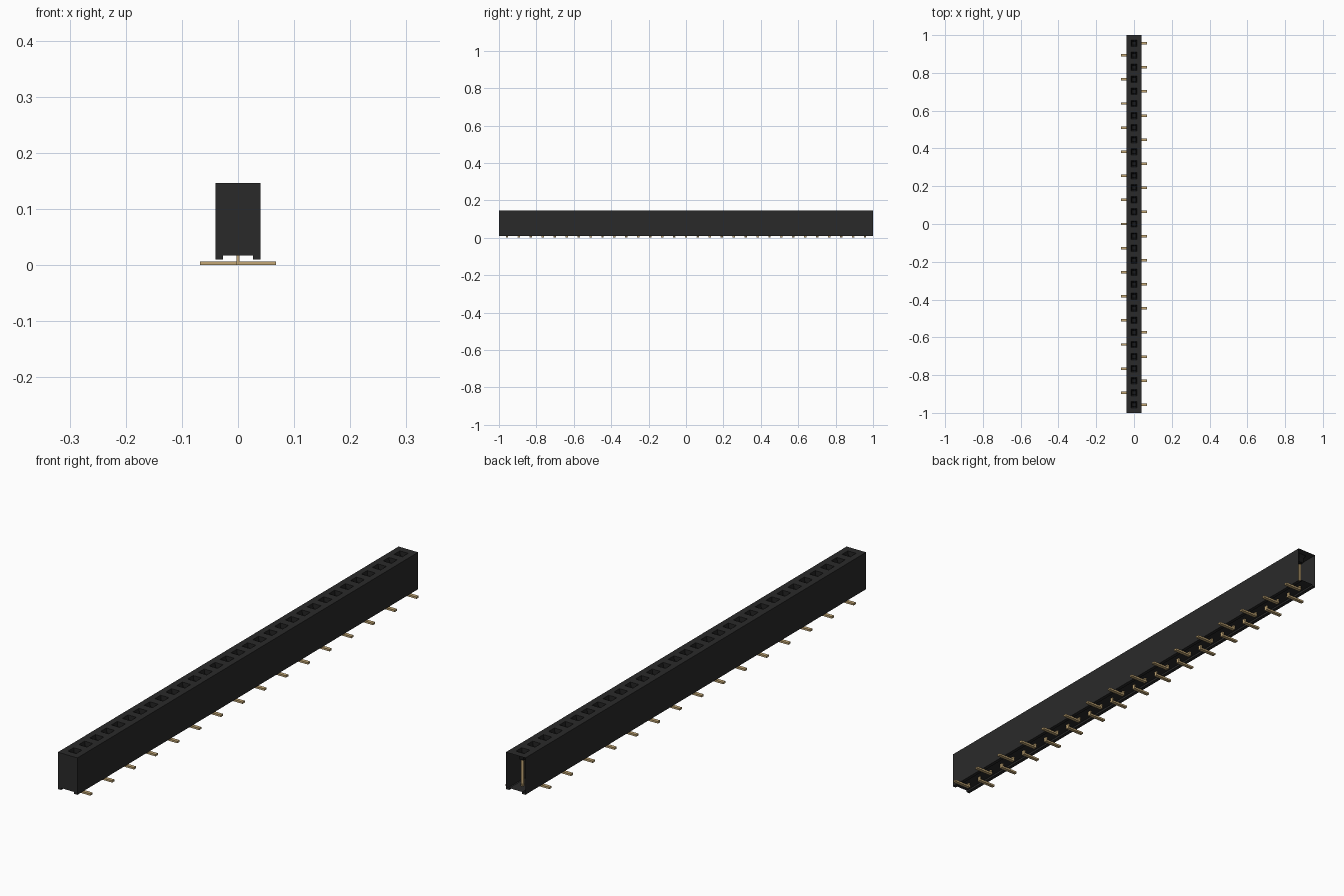
import bpy
import bmesh
from mathutils import Vector

cube = bpy.data.objects.get("Cube")
if cube:
    bpy.data.objects.remove(cube, do_unlink=True)


def material(name, rgb):
    m = bpy.data.materials.new(name)
    m.use_nodes = True
    m.diffuse_color = (*rgb, 1)
    b = m.node_tree.nodes["Principled BSDF"]
    b.inputs["Base Color"].default_value = (*rgb, 1)
    b.inputs["Roughness"].default_value = 0.6
    return m


BLACK = material("black plastic", (0.023, 0.023, 0.023))
DARK = material("dark socket", (0.009, 0.009, 0.009))
GOLD = material("gold contact", (0.55, 0.39, 0.18))

COUNT = 31
PITCH = 0.0638
HALF_W, TOP, FOOT_Z, FLOOR_Z, NOTCH = 0.04, 0.147, 0.01, 0.017, 0.027
rows = [(i - (COUNT - 1) / 2) * PITCH for i in range(COUNT)]


def finish(name, bm, mats):
    mesh = bpy.data.meshes.new(name)
    bm.to_mesh(mesh)
    bm.free()
    for m in mats:
        mesh.materials.append(m)
    ob = bpy.data.objects.new(name, mesh)
    bpy.context.collection.objects.link(ob)
    return ob


def box(bm, lo, hi):
    lo, hi = Vector(lo), Vector(hi)
    verts = bmesh.ops.create_cube(bm, size=1)["verts"]
    for v in verts:
        v.co = (lo + hi) / 2 + Vector(a * b for a, b in zip(v.co, hi - lo))


# Housing: thin shell open at the back end, grooved underside, socket holes on top
bm = bmesh.new()
profile = [(HALF_W, TOP), (HALF_W, FOOT_Z), (NOTCH, FOOT_Z), (NOTCH, FLOOR_Z),
           (-NOTCH, FLOOR_Z), (-NOTCH, FOOT_Z), (-HALF_W, FOOT_Z), (-HALF_W, TOP)]


def face(points, mat=0):
    f = bm.faces.new([bm.verts.new(p) for p in points])
    f.material_index = mat
    return f


def square(y, half, z):
    return [(-half, y - half, z), (half, y - half, z),
            (half, y + half, z), (-half, y + half, z)]


def bridge(a, b, mat):
    for k in range(4):
        n = (k + 1) % 4
        face([a[k], a[n], b[n], b[k]], mat)


for i, y in enumerate(rows):
    y0 = -1 if i == 0 else y - PITCH / 2
    y1 = 1 if i == COUNT - 1 else y + PITCH / 2
    for (xa, za), (xb, zb) in zip(profile, profile[1:]):
        face([(xa, y0, za), (xb, y0, zb), (xb, y1, zb), (xa, y1, za)])
    # top frame, tapered lead-in and blind socket
    rim = [(-HALF_W, y0, TOP), (HALF_W, y0, TOP), (HALF_W, y1, TOP), (-HALF_W, y1, TOP)]
    mouth = square(y, 0.017, TOP)
    throat = square(y, 0.010, TOP - 0.012)
    base = square(y, 0.010, TOP - 0.030)
    bridge(rim, mouth, 0)
    bridge(mouth, throat, 1)
    bridge(throat, base, 1)
    face(base, 1)

face([(x, -1, z) for x, z in profile])
face([(x, 1, z) for x, z in profile])
bmesh.ops.remove_doubles(bm, verts=bm.verts, dist=1e-5)
bmesh.ops.recalc_face_normals(bm, faces=bm.faces)
back = [f for f in bm.faces if all(v.co.y > 0.999 for v in f.verts)]
bmesh.ops.delete(bm, geom=back, context="FACES_ONLY")
finish("housing", bm, [BLACK, DARK])

# Contacts: blade inside, thin leg through the floor, foot to alternating sides
for i, y in enumerate(rows):
    side = 1 if i % 2 == 0 else -1
    bm = bmesh.new()
    box(bm, (-0.005, y - 0.003, 0.022), (0.005, y + 0.003, 0.112))
    box(bm, (-0.003, y - 0.006, 0.0), (0.003, y + 0.006, 0.024))
    xs = sorted((side * -0.003, side * 0.068))
    box(bm, (xs[0], y - 0.0065, 0.0), (xs[1], y + 0.0065, 0.007))
    finish(f"contact_{i + 1:02d}", bm, [GOLD])
